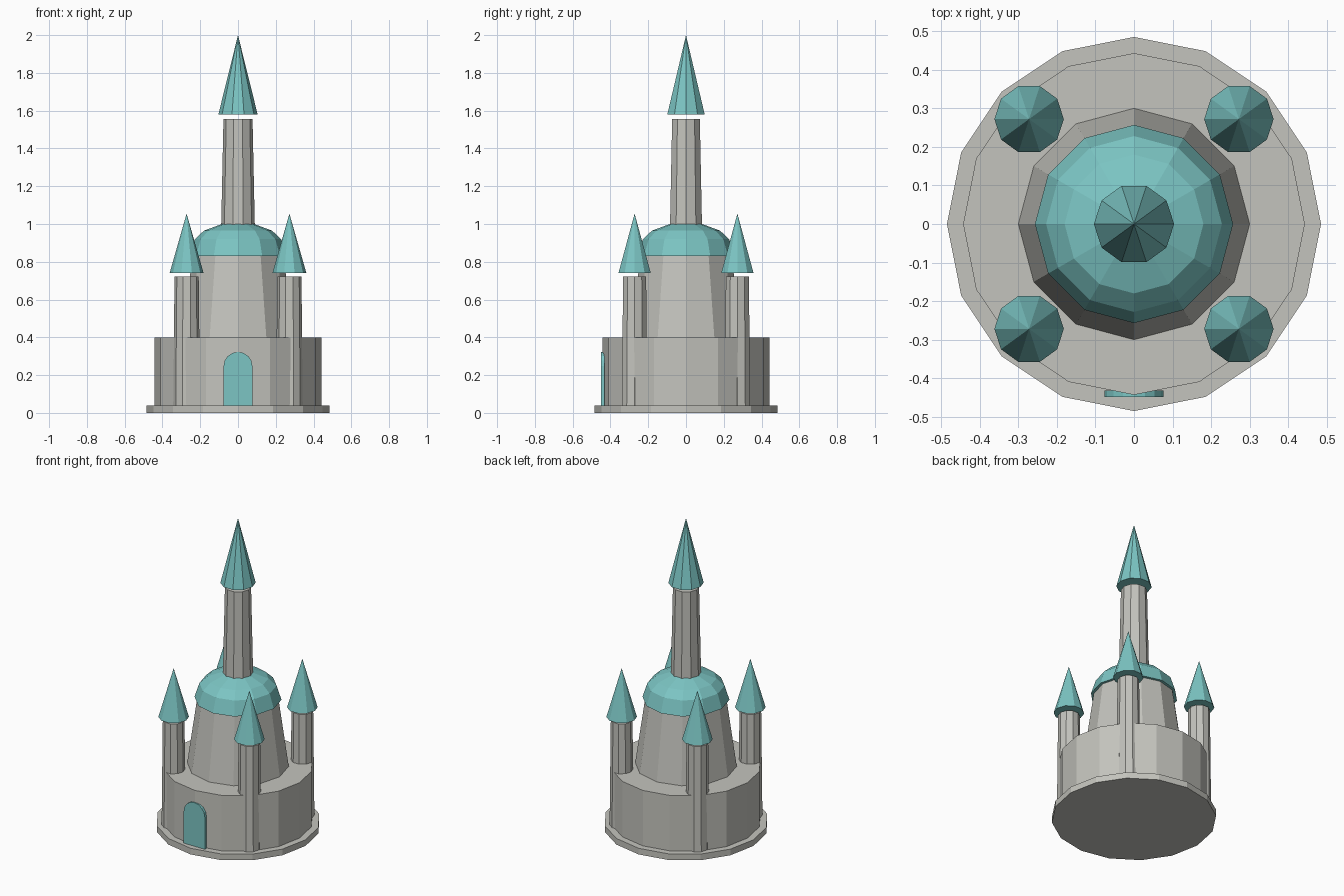
import bpy, bmesh, math

if "Cube" in bpy.data.objects:
    bpy.data.objects.remove(bpy.data.objects["Cube"])

def material(name, rgb):
    m = bpy.data.materials.new(name)
    m.diffuse_color = (*rgb, 1)
    m.use_nodes = True
    m.node_tree.nodes["Principled BSDF"].inputs["Base Color"].default_value = m.diffuse_color
    return m

STONE = material("pale stone", (0.55, 0.55, 0.51))
TEAL = material("teal roof", (0.20, 0.56, 0.55))

def finish(bm, name, mat, loc=(0, 0, 0)):
    bmesh.ops.recalc_face_normals(bm, faces=bm.faces)
    me = bpy.data.meshes.new(name)
    bm.to_mesh(me)
    bm.free()
    me.materials.append(mat)
    ob = bpy.data.objects.new(name, me)
    ob.location = loc
    bpy.context.collection.objects.link(ob)
    return ob

def lathe(name, mat, sides, profile, x=0, y=0):
    """Faceted solid from (radius, z) rings; zero radius makes a tip."""
    bm = bmesh.new()
    rings = []
    for r, z in profile:
        n = sides if r > 0 else 1
        rings.append([bm.verts.new((r * math.cos(math.tau * i / sides),
                                    r * math.sin(math.tau * i / sides), z)) for i in range(n)])
    for a, b in zip(rings, rings[1:]):
        for i in range(sides):
            j = (i + 1) % sides
            if len(b) == 1:
                bm.faces.new((a[i], a[j], b[0]))
            else:
                bm.faces.new((a[i], a[j], b[j], b[i]))
    for ring in (rings[0], rings[-1]):
        if len(ring) > 2:
            bm.faces.new(ring)
    return finish(bm, name, mat, (x, y, 0))

# Base and outer wall
lathe("base_plinth", STONE, 16, [(0.485, 0), (0.485, 0.04)])
lathe("outer_wall", STONE, 16, [(0.443, 0.04), (0.443, 0.40)])

# Central keep with dome
lathe("keep", STONE, 12, [(0.30, 0.40), (0.24, 0.83)])
lathe("keep_dome", TEAL, 12, [(0.257, 0.83), (0.228, 0.92), (0.18, 0.965), (0.085, 1.0)])

# Tall central tower and spire
lathe("central_tower", STONE, 10, [(0.089, 0.99), (0.077, 1.555)])
lathe("central_spire", TEAL, 10, [(0.104, 1.58), (0, 2.0)])

# Four corner turrets
for sx, side in ((-1, "left"), (1, "right")):
    for sy, end in ((-1, "front"), (1, "back")):
        x, y = 0.272 * sx, 0.272 * sy
        lathe(f"{end}_{side}_turret", STONE, 10, [(0.071, 0.04), (0.064, 0.722)], x, y)
        lathe(f"{end}_{side}_spire", TEAL, 10, [(0.09, 0.74), (0, 1.055)], x, y)

# Arched door
bm = bmesh.new()
R, SPRING = 0.076, 0.247
outline = [(-R, 0.04), (R, 0.04)] + [
    (R * math.cos(math.pi * i / 8), SPRING + R * math.sin(math.pi * i / 8)) for i in range(9)]
face = bm.faces.new([bm.verts.new((x, -0.449, z)) for x, z in outline])
back = bmesh.ops.extrude_face_region(bm, geom=[face])["geom"]
bmesh.ops.translate(bm, vec=(0, 0.017, 0), verts=[v for v in back if isinstance(v, bmesh.types.BMVert)])
finish(bm, "door", TEAL)
